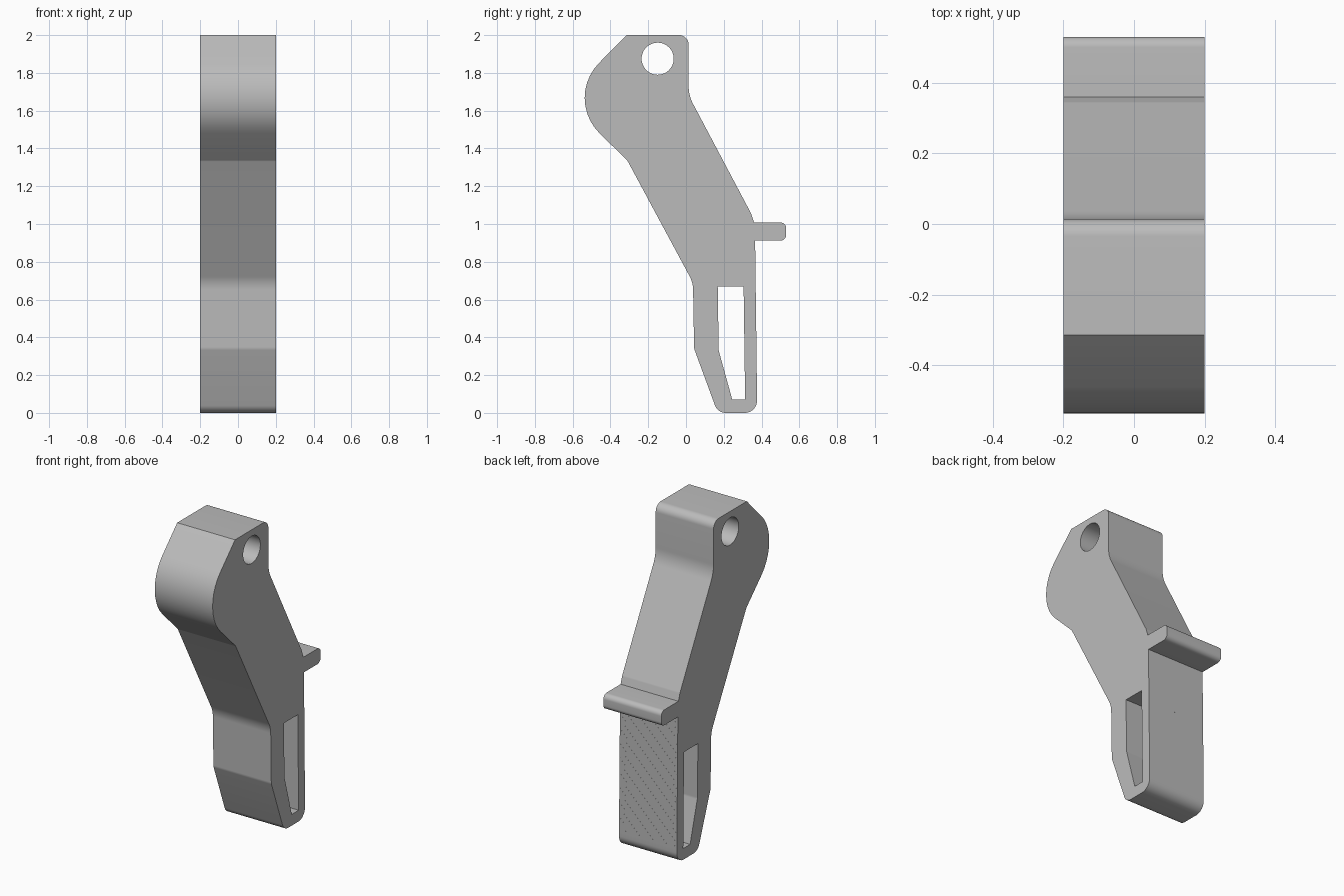
import bpy, bmesh
from math import radians, sin, cos, tan, pi
from mathutils import Vector

cube = bpy.data.objects.get("Cube")
if cube:
    bpy.data.objects.remove(cube, do_unlink=True)

HALF_WIDTH = 0.2


def rounded(corners, segments=10):
    """Turn (y, z, radius) corners into a closed outline with filleted corners."""
    points = []
    for i, (y, z, radius) in enumerate(corners):
        corner = Vector((y, z))
        if radius == 0:
            points.append(corner)
            continue
        to_prev = (Vector(corners[i - 1][:2]) - corner).normalized()
        to_next = (Vector(corners[(i + 1) % len(corners)][:2]) - corner).normalized()
        half = to_prev.angle(to_next) / 2
        bisector = (to_prev + to_next).normalized()
        centre = corner + bisector * (radius / sin(half))
        side = (to_next - to_prev).normalized()
        sweep = pi / 2 - half
        for k in range(segments + 1):
            a = sweep * (2 * k / segments - 1)
            points.append(centre - bisector * radius * cos(a) + side * radius * sin(a))
    return points


def stepped(top, bottom, count):
    """Fine ribs running down the back of the grip."""
    corners = []
    for k in range(count):
        y = top[0] + (bottom[0] - top[0]) * k / (count - 1)
        for edge in (k, k + 1):
            corners.append((y, top[1] + (bottom[1] - top[1]) * edge / count, 0))
    return corners


# Outer outline, clockwise from the top back corner
outline = rounded([
    (0.014, 2.0, 0.05), (0.014, 1.68, 0.2),
    (0.345, 1.055, 0.05), (0.36, 1.008, 0),
    (0.53, 1.008, 0.03), (0.53, 0.912, 0.03),
    *stepped((0.366, 0.912), (0.376, 0.09), 48),
    (0.376, 0.0, 0.065), (0.168, 0.0, 0.06),
    (0.043, 0.34, 0.05), (0.037, 0.69, 0.15),
    (-0.31, 1.335, 0.03), (-0.645, 1.665, 0.262), (-0.315, 2.0, 0),
])

# Pivot hole and long slot
pivot_hole = [Vector((-0.15 + 0.085 * cos(a), 1.875 + 0.085 * sin(a)))
              for a in (2 * pi * k / 48 for k in range(48))]
slot = rounded([(0.168, 0.67, 0), (0.305, 0.67, 0), (0.313, 0.07, 0),
                (0.245, 0.07, 0), (0.173, 0.33, 0.05)])

# Fill the flat profile around its openings, then extrude it sideways
bm = bmesh.new()
for loop in (outline, pivot_hole, slot):
    verts = [bm.verts.new((-HALF_WIDTH, p.x, p.y)) for p in loop]
    for i, v in enumerate(verts):
        bm.edges.new((verts[i - 1], v))
bmesh.ops.triangle_fill(bm, edges=bm.edges[:], use_beauty=True, normal=(-1, 0, 0))
extruded = bmesh.ops.extrude_face_region(bm, geom=bm.faces[:], use_keep_orig=True)
new_verts = [g for g in extruded["geom"] if isinstance(g, bmesh.types.BMVert)]
bmesh.ops.translate(bm, verts=new_verts, vec=(2 * HALF_WIDTH, 0, 0))
bmesh.ops.recalc_face_normals(bm, faces=bm.faces[:])
mesh = bpy.data.meshes.new("lever_body")
bm.to_mesh(mesh)
bm.free()

lever = bpy.data.objects.new("lever_body", mesh)
bpy.context.collection.objects.link(lever)

# Plain grey finish
grey = bpy.data.materials.new("plain_grey")
grey.use_nodes = True
colour = (0.5, 0.5, 0.5, 1)
grey.diffuse_color = colour
grey.node_tree.nodes["Principled BSDF"].inputs["Base Color"].default_value = colour
mesh.materials.append(grey)

bpy.ops.object.select_all(action="DESELECT")
lever.select_set(True)
bpy.context.view_layer.objects.active = lever
bpy.ops.object.shade_smooth_by_angle(angle=radians(30))
